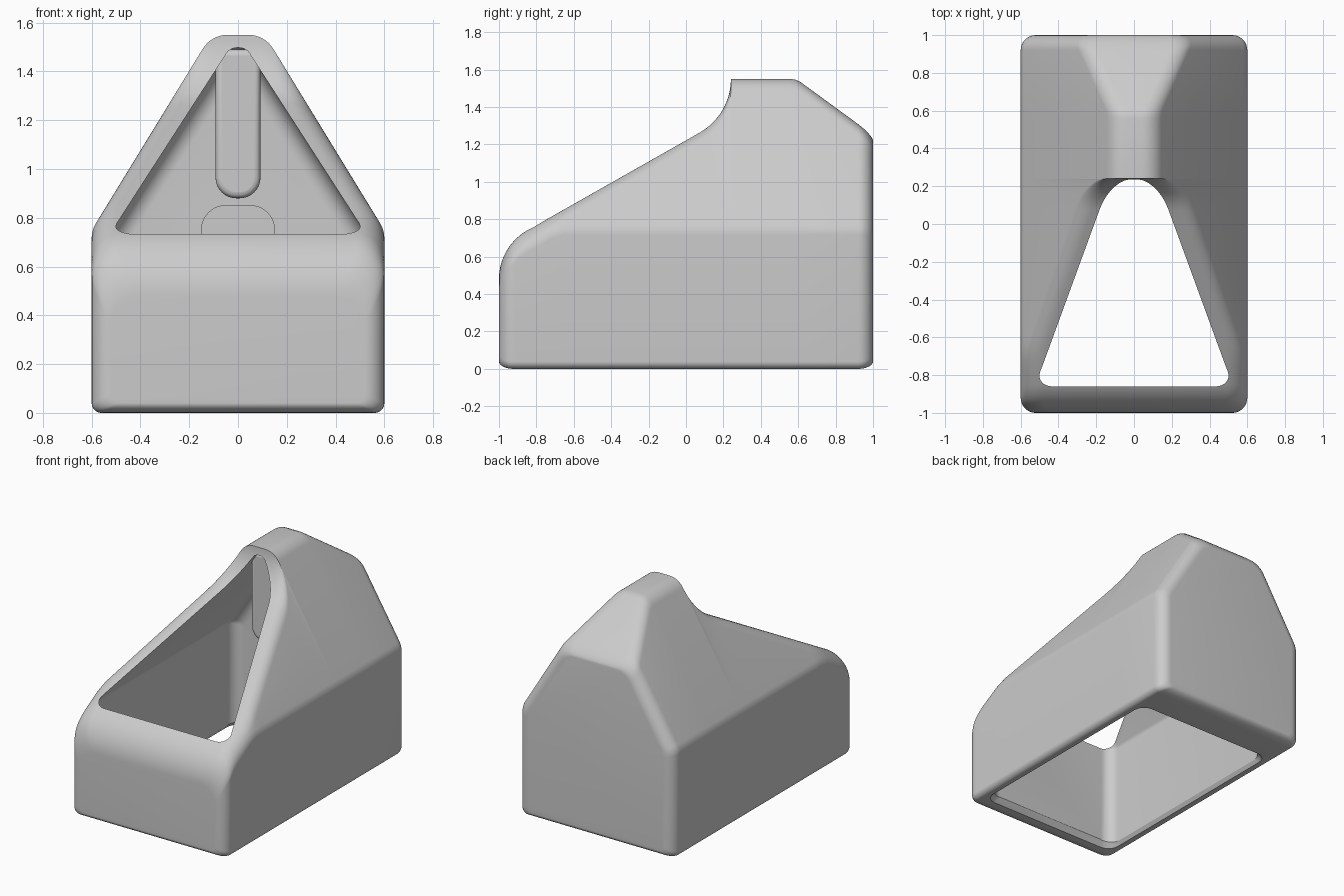
import bpy, bmesh
from math import sin, cos, pi, atan, sqrt, radians

cube = bpy.data.objects.get("Cube")
if cube:
    bpy.data.objects.remove(cube)

grey = bpy.data.materials.new("light grey plastic")
grey.use_nodes = True
colour = (0.6, 0.6, 0.6, 1)
grey.diffuse_color = colour
grey.node_tree.nodes["Principled BSDF"].inputs["Base Color"].default_value = colour


def house(width, reach, k, h, r, d, floor, rb, n=8):
    """Rounded gable section: side wall, sloping roof, flat top, inset by d."""
    lean, split = sqrt(1 + k * k), atan(k)
    side = width - d - r

    def roof_x(z):
        return reach - k * z - (d + r) * lean

    eave_z = min((roof_x(0) - side) / k, h - r)
    top_x = max(0.005, min(side, roof_x(h - r)))
    half = []
    for i in range(n + 1):
        a = -pi / 2 + pi / 2 * i / n
        half.append((width - d - rb + rb * cos(a), floor + rb + rb * sin(a)))
    for i in range(n + 1):
        a = split * i / n
        half.append((side + r * cos(a), eave_z + r * sin(a)))
    for i in range(n + 1):
        a = split + (pi / 2 - split) * i / n
        half.append((top_x + r * cos(a), h - r + r * sin(a)))
    return half + [(-x, z) for x, z in reversed(half)]


def make_object(name, bm):
    bmesh.ops.remove_doubles(bm, verts=bm.verts, dist=0.0002)
    bmesh.ops.recalc_face_normals(bm, faces=bm.faces)
    mesh = bpy.data.meshes.new(name)
    bm.to_mesh(mesh)
    bm.free()
    mesh.materials.append(grey)
    obj = bpy.data.objects.new(name, mesh)
    bpy.context.collection.objects.link(obj)
    return obj


def loft(name, sections):
    """Skin a list of (y, section points) and cap both ends."""
    bm = bmesh.new()
    rings = [[bm.verts.new((x, y, z)) for x, z in pts] for y, pts in sections]
    for a, b in zip(rings, rings[1:]):
        for i in range(len(a)):
            j = (i + 1) % len(a)
            bm.faces.new((a[i], a[j], b[j], b[i]))
    bm.faces.new(rings[0])
    bm.faces.new(rings[-1])
    return make_object(name, bm)


def inset_at(y, front, back, r):
    """Inset that rounds the upright corners at both ends."""
    t = min(y - front, back - y)
    return 0 if t >= r else r - sqrt(max(0, r * r - (r - t) ** 2))


def select_only(obj):
    bpy.ops.object.select_all(action="DESELECT")
    obj.select_set(True)
    bpy.context.view_layer.objects.active = obj


def cut(obj, cutter):
    select_only(obj)
    mod = obj.modifiers.new("cut", "BOOLEAN")
    mod.operation, mod.solver, mod.object = "DIFFERENCE", "EXACT", cutter
    bpy.ops.object.modifier_apply(modifier=mod.name)
    bpy.data.objects.remove(cutter)


# Side profile: rounded nose, rising rim, concave sweep, ridge, back slope
profile = []
for i in range(15):
    a = radians(60 * i / 14)
    profile.append((-1 + 0.3 * (1 - cos(a)), 0.48 + 0.3 * sin(a)))
y0, z0 = profile[-1]
for i in range(1, 14):
    t = i / 14
    profile.append((y0 + t * (0.075 - y0), z0 + t * (1.264 - z0)))
for i in range(15):
    a = radians(60 * (1 - i / 14))
    profile.append((0.24 - 0.33 * (1 - cos(a)), 1.55 - 0.33 * sin(a)))
profile += [(0.3, 1.55), (0.56, 1.55), (0.585, 1.546), (0.61, 1.535)]
for i in range(9):
    y = 0.92 + 0.08 * sin(pi / 2 * i / 8)
    drop = 0.4 * inset_at(y, -1, 1, 0.08)
    profile.append((y, 1.535 - 0.73 * (y - 0.61) - drop))

# Outer body
sections = []
for y, h in profile:
    d = inset_at(y, -1, 1, 0.08)
    sections.append((y, house(0.6, 1.059, 0.6125, h, 0.12, d, d * 0.5, 0.04)))
body = loft("body_shell", sections)

# Cavity, open at the top and the bottom
front, back, r = -0.86, 0.7, 0.08
steps = [r * (1 - cos(pi / 2 * i / 8)) for i in range(9)]
sections = []
for y in [front + s for s in steps] + [back - s for s in reversed(steps)]:
    d = inset_at(y, front, back, r)
    h = 0.05 + (0.998 - (d + 0.05) * 1.19 - 0.005) / 0.645
    sections.append((y, house(0.52, 0.998, 0.645, h, 0.05, d, -0.2, 0.02)))
cut(body, loft("cavity_cutter", sections))

# Flared lower edge of the cavity
bm = bmesh.new()
bmesh.ops.create_cube(bm, size=2)
for v in bm.verts:
    grow = 0.04 if v.co.z < 0 else -0.02
    v.co = (v.co.x * (0.51 + grow), -0.08 + v.co.y * (0.78 + grow),
            -0.02 if v.co.z < 0 else 0.07)
upright = [e for e in bm.edges
           if abs(e.verts[0].co.z - e.verts[1].co.z) > 0.05]
bmesh.ops.bevel(bm, geom=upright, offset=0.07, segments=5, profile=0.5,
                affect="EDGES")
cut(body, make_object("flare_cutter", bm))


def rounded_slab(name, half_w, low, high, y_front, y_back, r, round_top):
    """Upright slab with two rounded corners at its top or bottom."""
    bm = bmesh.new()
    sign, far, near = (1, high, low) if round_top else (-1, low, high)
    pts = [(-half_w, near), (half_w, near)]
    for centre, start in ((half_w - r, 0), (r - half_w, pi / 2)):
        for i in range(11):
            a = start + pi / 2 * i / 10
            pts.append((centre + r * cos(a), far + sign * (r * sin(a) - r)))
    face = bm.faces.new([bm.verts.new((x, y_front, z)) for x, z in pts])
    out = bmesh.ops.extrude_face_region(bm, geom=[face])["geom"]
    for v in out:
        if isinstance(v, bmesh.types.BMVert):
            v.co.y = y_back
    return make_object(name, bm)


# Shallow arched recess in the rear wall of the cavity
cut(body, rounded_slab("recess_cutter", 0.15, 0.5, 0.85, 0.6, 0.75, 0.1, True))

# Tongue hanging under the ridge
tongue = rounded_slab("hanging_tongue", 0.092, 0.88, 1.49, 0.27, 0.45, 0.085, False)
bevel = tongue.modifiers.new("soft_edges", "BEVEL")
bevel.width, bevel.segments = 0.025, 4
bevel.limit_method, bevel.angle_limit = "ANGLE", radians(50)

for obj in (body, tongue):
    select_only(obj)
    bpy.ops.object.shade_smooth_by_angle(angle=radians(32))
